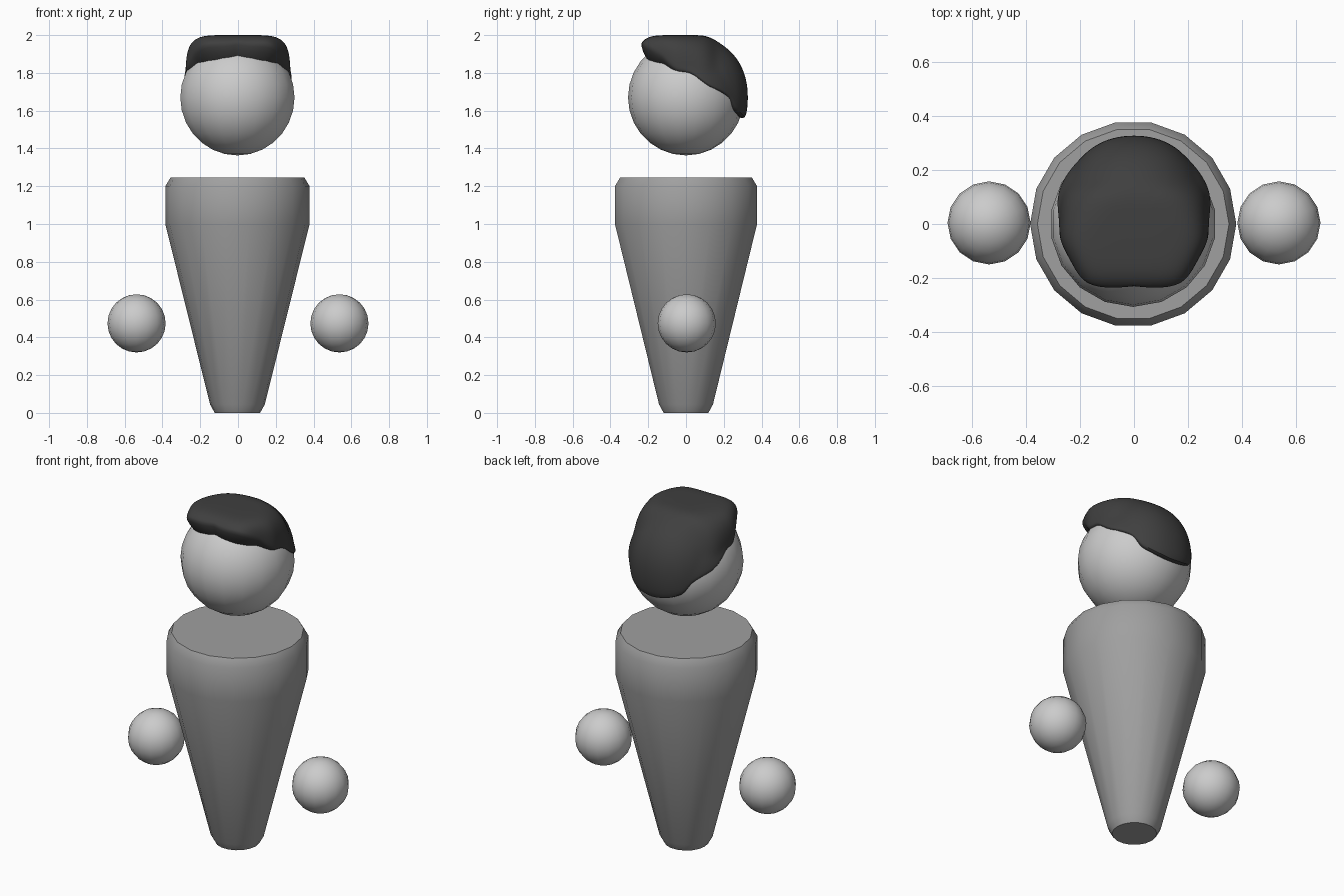
import bpy, bmesh
from math import sin, cos, pi, radians, degrees

if "Cube" in bpy.data.objects:
    bpy.data.objects.remove(bpy.data.objects["Cube"])

def material(name, v):
    m = bpy.data.materials.new(name)
    m.diffuse_color = (v, v, v, 1)
    m.use_nodes = True
    m.node_tree.nodes["Principled BSDF"].inputs["Base Color"].default_value = m.diffuse_color
    return m

def finish(bm, name, mat=None, angle=40):
    bmesh.ops.recalc_face_normals(bm, faces=bm.faces)
    me = bpy.data.meshes.new(name)
    bm.to_mesh(me)
    bm.free()
    ob = bpy.data.objects.new(name, me)
    bpy.context.collection.objects.link(ob)
    if mat:
        me.materials.append(mat)
    bpy.ops.object.select_all(action='DESELECT')
    ob.select_set(True)
    bpy.context.view_layer.objects.active = ob
    bpy.ops.object.shade_smooth_by_angle(angle=radians(angle))
    return ob

def skin(bm, rings):
    for a, b in zip(rings, rings[1:]):
        n = len(a)
        for i in range(n):
            bm.faces.new((a[i], a[(i + 1) % n], b[(i + 1) % n], b[i]))

def ball(name, loc, r, seg=16, rings=10):
    bm = bmesh.new()
    bmesh.ops.create_uvsphere(bm, u_segments=seg, v_segments=rings, radius=r)
    ob = finish(bm, name)
    ob.location = loc

HEAD_Z, HEAD_R = 1.67, 0.307
ball("head", (-0.003, 0, HEAD_Z), HEAD_R, 18, 14)
for side, name in ((-1, "left_hand"), (1, "right_hand")):
    ball(name, (side * 0.537, 0.004, 0.474), 0.154, 16, 12)

# Tapered body with chamfered ends, 18 sides
bm = bmesh.new()
rings = []
for r, z in ((0.12, 0), (0.145, 0.045), (0.382, 1.0), (0.382, 1.2), (0.355, 1.245)):
    rings.append([bm.verts.new((r * cos(2 * pi * i / 18) - 0.003, r * sin(2 * pi * i / 18), z))
                  for i in range(18)])
skin(bm, rings)
bm.faces.new(rings[0])
bm.faces.new(rings[-1])
finish(bm, "body", material("body_grey", 0.35))

# Hair: squared-off quiff in front, rounded shell behind, ending on a wavy hairline
HAIRLINE = [(0, 46), (40, 38.5), (61, 36), (79, 27), (94, 26), (104, 19), (114, 11),
            (132, 4), (141, -2), (147, -13), (164, -19), (180, -21)]

def hairline(az):
    for (a0, e0), (a1, e1) in zip(HAIRLINE, HAIRLINE[1:]):
        if az <= a1:
            return e0 + (e1 - e0) * (az - a0) / (a1 - a0)
    return HAIRLINE[-1][1]

def step(x, a, b):
    t = min(1, max(0, (x - a) / (b - a)))
    return t * t * (3 - 2 * t)

def direction(az, el):
    return sin(az) * cos(el), -cos(az) * cos(el), sin(el)

def outer_radius(d):
    back = step(d[1], -0.3, 0.55)
    n = 6 - 3.8 * back
    size = (0.278 - 0.06 * step(-d[1], 0.1, 0.6), 0.26 if d[1] < 0 else 0.328, 0.33)
    r = sum(abs(c / s) ** n for c, s in zip(d, size)) ** (-1 / n)
    return max(r, HEAD_R + 0.006)

bm = bmesh.new()
SIDES, LEVELS = 64, 16
top = bm.verts.new((0, 0, 2.0))
rings = [[] for _ in range(LEVELS + 2)]
for i in range(SIDES):
    az = 2 * pi * i / SIDES
    a = degrees(min(az, 2 * pi - az))
    edge = hairline(a)
    lip = edge + 1 + 4 * (1 - step(a, 30, 90))
    for j in range(1, LEVELS + 1):
        d = direction(az, radians(90 + (lip - 90) * j / LEVELS))
        r = outer_radius(d)
        rings[j - 1].append(bm.verts.new((d[0] * r, d[1] * r, HEAD_Z + d[2] * r)))
    for k, r in enumerate((HEAD_R, 0.26)):
        d = direction(az, radians(edge))
        rings[LEVELS + k].append(bm.verts.new((d[0] * r, d[1] * r, HEAD_Z + d[2] * r)))
skin(bm, rings)
for i in range(SIDES):
    bm.faces.new((top, rings[0][i], rings[0][(i + 1) % SIDES]))
hair = finish(bm, "hair", material("hair_dark", 0.05), 80)
hair.modifiers.new("smooth", 'SUBSURF').levels = 1
hair.modifiers["smooth"].render_levels = 1
